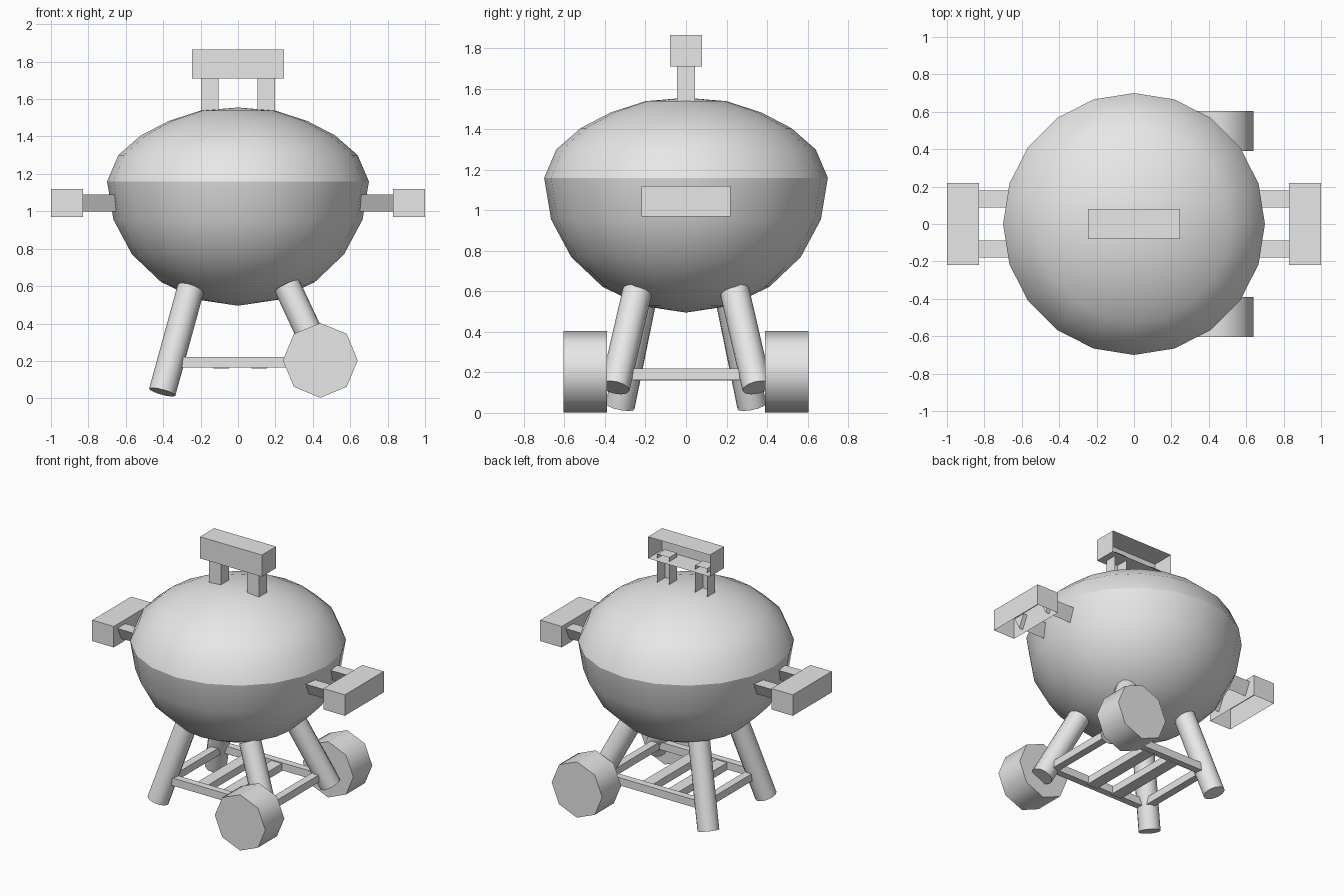
import bpy, bmesh, math
from mathutils import Vector

cube = bpy.data.objects.get("Cube")
if cube:
    bpy.data.objects.remove(cube)

grey = bpy.data.materials.new("light grey")
grey.use_nodes = True
grey.diffuse_color = (0.8, 0.8, 0.8, 1)
grey.node_tree.nodes["Principled BSDF"].inputs["Base Color"].default_value = (0.8, 0.8, 0.8, 1)


def finish(name, bm, smooth=False):
    mesh = bpy.data.meshes.new(name)
    bm.to_mesh(mesh)
    bm.free()
    obj = bpy.data.objects.new(name, mesh)
    bpy.context.collection.objects.link(obj)
    mesh.materials.append(grey)
    if smooth:
        bpy.ops.object.select_all(action='DESELECT')
        obj.select_set(True)
        bpy.context.view_layer.objects.active = obj
        bpy.ops.object.shade_smooth_by_angle(angle=math.radians(50))
    return obj


def box(name, low, high, open_side=None):
    """Box between two corners; open_side is the normal of a face left out."""
    low, high = Vector(low), Vector(high)
    bm = bmesh.new()
    bmesh.ops.create_cube(bm, size=1)
    if open_side:
        bm.normal_update()
        gone = [f for f in bm.faces if f.normal.dot(Vector(open_side)) > 0.9]
        bmesh.ops.delete(bm, geom=gone, context='FACES_ONLY')
    for v in bm.verts:
        v.co = Vector(c * s for c, s in zip(v.co, high - low)) + (low + high) / 2
    return finish(name, bm)


def rod(name, start, end, radius, sides):
    start, end = Vector(start), Vector(end)
    bm = bmesh.new()
    bmesh.ops.create_cone(bm, cap_ends=True, segments=sides, radius1=radius,
                          radius2=radius, depth=(end - start).length)
    turn = (end - start).to_track_quat('Z', 'Y')
    for v in bm.verts:
        v.co = turn @ v.co + (start + end) / 2
    return finish(name, bm, True)


def lathe(name, profile, sides=20):
    bm = bmesh.new()
    verts = [bm.verts.new((r, 0, z)) for r, z in profile]
    edges = [bm.edges.new(pair) for pair in zip(verts, verts[1:])]
    bmesh.ops.spin(bm, geom=verts + edges, cent=(0, 0, 0), axis=(0, 0, 1),
                   angle=math.tau, steps=sides, use_duplicate=False)
    bmesh.ops.remove_doubles(bm, verts=bm.verts, dist=0.001)
    bmesh.ops.recalc_face_normals(bm, faces=bm.faces)
    return finish(name, bm, True)


# Kettle: shallow lid over a deeper bowl, meeting at a sharp rim
RIM = 1.16
lathe("lid", [(0.7, RIM), (0.64, 1.3), (0.52, 1.405), (0.37, 1.483), (0.2, 1.538), (0, 1.555)])
arc = [math.radians(a) for a in range(0, 91, 18)]
lathe("bowl", [(0.7 * math.cos(a), RIM - 0.665 * math.sin(a)) for a in arc])

# Lid handle on two posts, hollow at the back
back = (0, 1, 0)
box("lid_handle", (-0.245, -0.08, 1.71), (0.245, 0.08, 1.865), back)
for x in (-0.15, 0.15):
    box("lid_handle_post", (x - 0.047, -0.045, 1.5), (x + 0.047, 0.045, 1.74), back)


# Side handles, hollow underneath, on brackets that taper downwards
def bracket(side, y):
    bm = bmesh.new()
    ends = []
    for x in (0.62, 0.86):
        ends.append([bm.verts.new((side * x, y + dy, z))
                     for dy, z in ((-0.045, 1.09), (0.045, 1.09), (0, 1.0))])
    a, b = ends
    for i in range(3):
        j = (i + 1) % 3
        bm.faces.new((a[i], a[j], b[j], b[i]))
    bm.faces.new(b)
    bmesh.ops.recalc_face_normals(bm, faces=bm.faces)
    finish("side_handle_bracket", bm)


for side in (-1, 1):
    xs = sorted((side * 0.83, side * 1.0))
    box("side_handle", (xs[0], -0.22, 0.97), (xs[1], 0.22, 1.12), (0, 0, -1))
    for y in (-0.133, 0.133):
        bracket(side, y)

# Legs and wheels, mirrored front to back
for s in (-1, 1):
    rod("standing_leg", (-0.405, s * 0.325, 0.033), (-0.25, s * 0.21, 0.597), 0.073, 12)
    rod("wheel_leg", (0.485, s * 0.35, 0.125), (0.263, s * 0.24, 0.6), 0.073, 12)
    rod("wheel", (0.44, s * 0.39, 0.203), (0.44, s * 0.605, 0.203), 0.2, 8)

# Lower rack: two long rails, two end rails and slats between them
for s in (-1, 1):
    box("rack_side_rail", (-0.36, s * 0.3 - 0.025, 0.165), (0.46, s * 0.3 + 0.025, 0.22))
for x in (-0.34, 0.43):
    box("rack_end_rail", (x - 0.027, -0.3, 0.165), (x + 0.027, 0.3, 0.218))
for x in (-0.09, 0.113):
    box("rack_slat", (x - 0.042, -0.29, 0.16), (x + 0.042, 0.29, 0.213))
